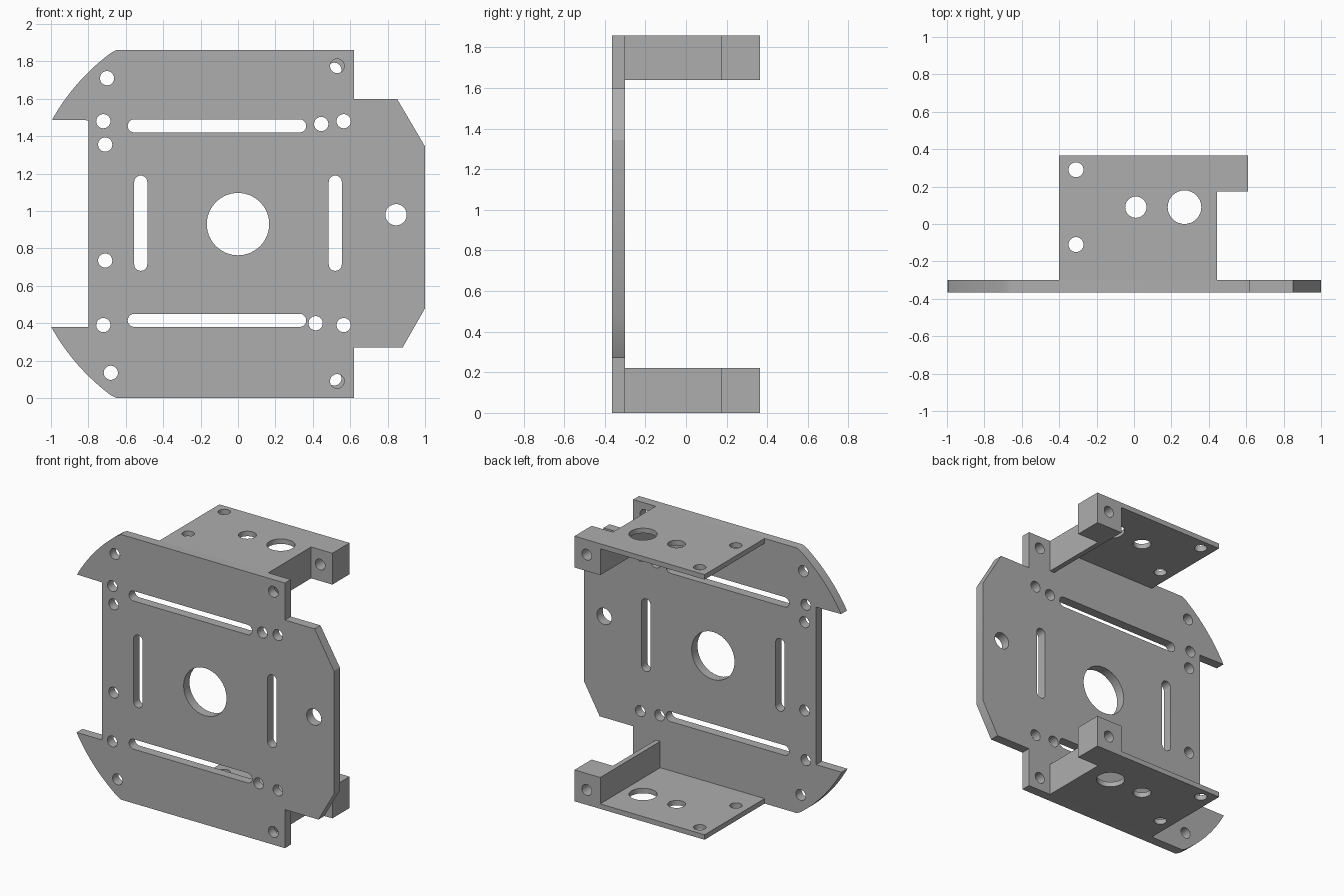
import bpy
import math
from math import cos, sin, pi, radians

cube = bpy.data.objects.get("Cube")
if cube:
    bpy.data.objects.remove(cube, do_unlink=True)

HEIGHT = 1.86
MID = HEIGHT / 2
FRONT, PLATE_BACK, BACK = -0.365, -0.30, 0.365
SHEET = 0.035          # thickness of the bracket walls
DEPTH = 0.22           # height of the brackets

metal = bpy.data.materials.new("grey_metal")
metal.use_nodes = True
metal.diffuse_color = (0.42, 0.42, 0.42, 1)
metal.node_tree.nodes["Principled BSDF"].inputs["Base Color"].default_value = (0.42, 0.42, 0.42, 1)


def arc(cx, cy, r, start, end, steps):
    angles = [radians(start + (end - start) * i / steps) for i in range(steps + 1)]
    return [(cx + r * cos(a), cy + r * sin(a)) for a in angles]


def hole(cx, cy, r=0.038):
    return arc(cx, cy, r, 0, 360, 32)[:-1]


def slot(x0, x1, y0, y1):
    """Rounded slot, along whichever side is longer."""
    r = min(x1 - x0, y1 - y0) / 2
    if x1 - x0 > y1 - y0:
        cy = (y0 + y1) / 2
        return arc(x1 - r, cy, r, -90, 90, 10) + arc(x0 + r, cy, r, 90, 270, 10)
    cx = (x0 + x1) / 2
    return arc(cx, y1 - r, r, 0, 180, 10) + arc(cx, y0 + r, r, 180, 360, 10)


def rect(x0, x1, y0, y1):
    return [(x0, y0), (x1, y0), (x1, y1), (x0, y1)]


def sheet(name, loops, low, high, upright=False):
    """Extrude an outline with holes along z, or along y when upright."""
    curve = bpy.data.curves.new(name, "CURVE")
    curve.dimensions = "2D"
    curve.fill_mode = "BOTH"
    curve.extrude = (high - low) / 2
    for loop in loops:
        spline = curve.splines.new("POLY")
        spline.points.add(len(loop) - 1)
        for point, (a, b) in zip(spline.points, loop):
            point.co = (a, b, 0, 1)
        spline.use_cyclic_u = True
    obj = bpy.data.objects.new(name, curve)
    bpy.context.collection.objects.link(obj)
    centre = (low + high) / 2
    if upright:
        obj.rotation_euler.x = pi / 2
        obj.location.y = centre
    else:
        obj.location.z = centre
    bpy.ops.object.select_all(action="DESELECT")
    obj.select_set(True)
    bpy.context.view_layer.objects.active = obj
    bpy.ops.object.convert(target="MESH")
    obj = bpy.context.object
    bpy.ops.object.mode_set(mode="EDIT")
    bpy.ops.mesh.select_all(action="SELECT")
    bpy.ops.mesh.remove_doubles(threshold=0.0001)
    bpy.ops.mesh.normals_make_consistent(inside=False)
    bpy.ops.object.mode_set(mode="OBJECT")
    obj.data.materials.clear()
    obj.data.materials.append(metal)
    bpy.ops.object.shade_smooth_by_angle(angle=radians(30))
    return obj


# Main plate: curved horns on one side, chamfered tab on the other
R = 1.14
outline = [(0.62, 0), (0.62, 0.27), (0.88, 0.27), (1, 0.48), (1, 1.345),
           (0.85, 1.6), (0.62, 1.6), (0.62, HEIGHT)]
outline += arc(0, MID, R, 124.8, 150.7, 14)
outline += [(-0.8, 1.485), (-0.8, 0.38)]
outline += arc(0, MID, R, 208.9, 235.2, 14)
outline = [(max(-1, x), min(HEIGHT, max(0, z))) for x, z in outline]

plate_holes = [(-0.70, 1.71), (-0.72, 1.48), (-0.71, 1.355), (-0.71, 0.735),
               (-0.72, 0.39), (-0.68, 0.135), (0.445, 1.465), (0.565, 1.48),
               (0.415, 0.40), (0.565, 0.39), (0.53, 1.775), (0.53, 0.09)]
loops = [outline, hole(0, MID, 0.167), hole(0.845, 0.98, 0.057)]
loops += [hole(x, z) for x, z in plate_holes]
loops += [slot(-0.59, 0.365, z, z + 0.07) for z in (0.38, 1.42)]
loops += [slot(x, x + 0.07, 0.68, 1.19) for x in (-0.555, 0.485)]
sheet("main_plate", loops, FRONT, PLATE_BACK, upright=True)

# Brackets at the bottom and top, mirrored about the middle
WALL_OUT, BLOCK_OUT, BLOCK_FRONT = 0.445, 0.61, 0.175
WALL_IN = WALL_OUT - SHEET
shelf = [(-0.40, PLATE_BACK), (WALL_OUT, PLATE_BACK), (WALL_OUT, BLOCK_FRONT),
         (BLOCK_OUT, BLOCK_FRONT), (BLOCK_OUT, BACK), (-0.40, BACK)]
shelf_holes = [hole(-0.31, 0.29, 0.04), hole(-0.31, -0.11, 0.04),
               hole(0.01, 0.09, 0.057), hole(0.27, 0.09, 0.09)]

for side, flip in (("lower", False), ("upper", True)):
    def span(a, b):
        return (HEIGHT - b, HEIGHT - a) if flip else (a, b)

    sheet(side + "_shelf", [shelf] + shelf_holes, *span(0, SHEET))
    low, high = span(SHEET, DEPTH)
    sheet(side + "_side_wall",
          [rect(WALL_IN, WALL_OUT, PLATE_BACK, BLOCK_FRONT)], low, high)
    hole_z = span(0.105, 0.105)[0]
    sheet(side + "_mounting_block",
          [rect(WALL_IN, BLOCK_OUT, low, high), hole(0.515, hole_z)],
          BLOCK_FRONT, BACK, upright=True)
